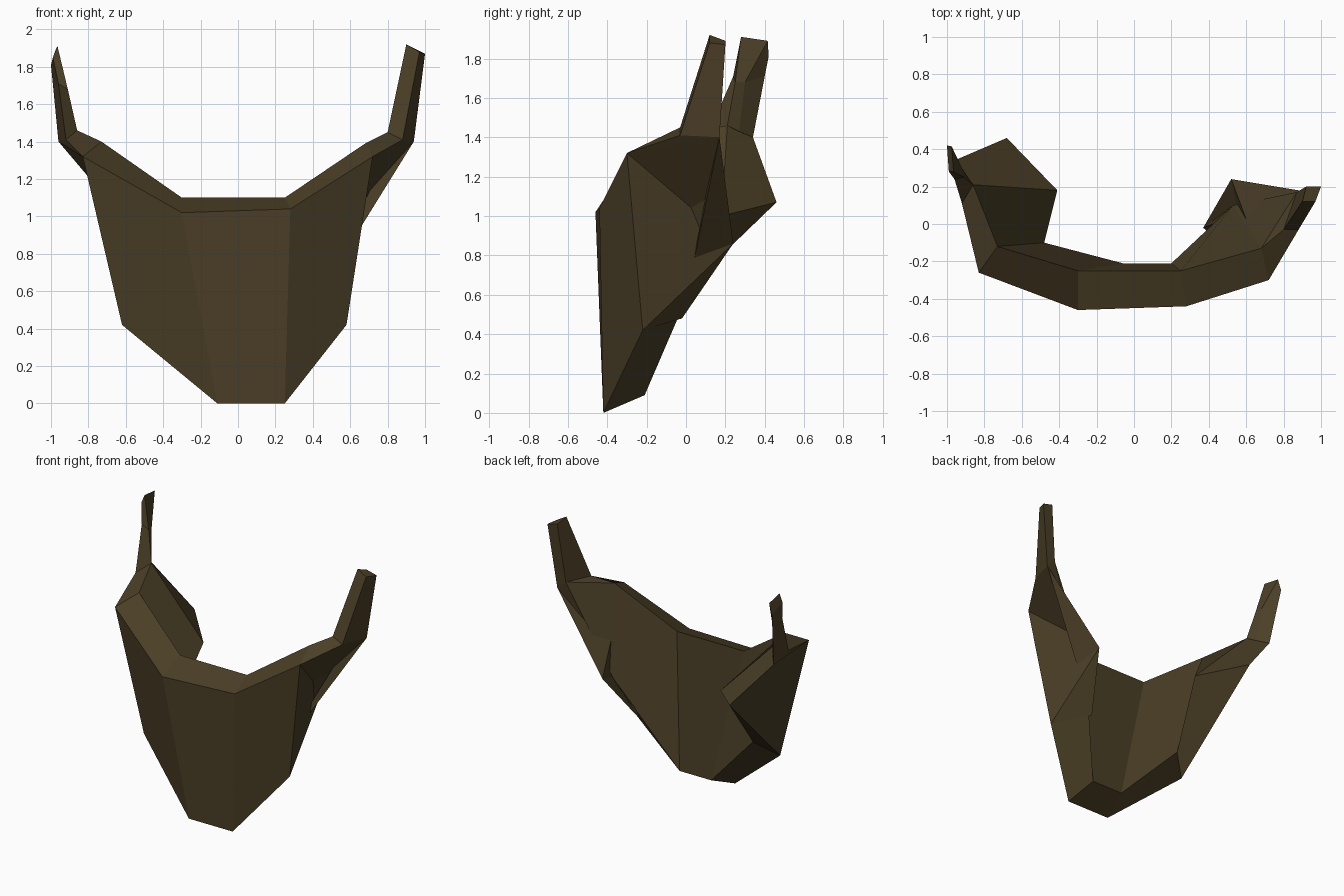
import bpy
import bmesh

cube = bpy.data.objects.get("Cube")
if cube:
    bpy.data.objects.remove(cube, do_unlink=True)

# One dark leather brown for everything
brown = bpy.data.materials.new("dark_brown")
brown.use_nodes = True
colour = (0.07, 0.049, 0.0195, 1)
brown.diffuse_color = colour
bsdf = next(n for n in brown.node_tree.nodes if n.type == 'BSDF_PRINCIPLED')
bsdf.inputs["Base Color"].default_value = colour


def finish(bm, name):
    """Turn a bmesh into a flat shaded object."""
    bmesh.ops.recalc_face_normals(bm, faces=bm.faces[:])
    mesh = bpy.data.meshes.new(name)
    bm.to_mesh(mesh)
    bm.free()
    mesh.materials.append(brown)
    obj = bpy.data.objects.new(name, mesh)
    bpy.context.collection.objects.link(obj)
    return obj


def loft(bm, sections):
    """Skin a row of cross-sections and return their vertex rings."""
    rings = [[bm.verts.new(p) for p in section] for section in sections]
    for a, b in zip(rings, rings[1:]):
        count = len(a)
        for i in range(count):
            j = (i + 1) % count
            bm.faces.new((a[i], a[j], b[j], b[i]))
    return rings


def cheek_end(bm, ring, points, faces):
    """Close one end of the guard with faces between named corners."""
    v = dict(zip(("outer_top", "inner_top", "inner_low", "outer_low"), ring))
    for key, point in points.items():
        v[key] = bm.verts.new(point)
    for names in faces:
        bm.faces.new([v[n] for n in names.split()])


# Face guard: each section runs outer top, inner top, inner bottom, outer bottom
right_cheek = [(-.83, -.26, 1.32), (-.73, -.12, 1.4), (-.48, -.1, .53), (-.62, -.22, .42)]
right_chin = [(-.3, -.46, 1.02), (-.3, -.25, 1.1), (-.06, -.21, .09), (-.11, -.42, 0)]
left_chin = [(.28, -.44, 1.04), (.25, -.25, 1.1), (.2, -.21, .09), (.25, -.42, 0)]
left_cheek = [(.72, -.3, 1.32), (.68, -.13, 1.39), (.53, .1, .81), (.58, -.22, .42)]

guard = bmesh.new()
rings = loft(guard, [right_cheek, right_chin, left_chin, left_cheek])

# Right cheek end: a broad block
cheek_end(guard, rings[0], {
    "brow": (-.92, .11, 1.41),
    "back_out": (-.96, .34, 1.4),
    "back_in": (-.86, .21, 1.46),
    "back_low": (-.68, .46, 1.07),
    "inner_back": (-.41, .18, 1),
}, (
    "outer_top brow back_in inner_top",
    "brow back_out back_in",
    "outer_top back_out brow",
    "outer_top outer_low back_low back_out",
    "inner_top back_in inner_back inner_low",
    "back_in back_out back_low inner_back",
    "inner_low inner_back back_low outer_low",
))

# Left cheek end: a twisted flap that tapers down to a tail and a spur
cheek_end(guard, rings[-1], {
    "brow_out": (.88, -.03, 1.41),
    "brow_in": (.8, -.03, 1.45),
    "back_out": (.94, .17, 1.4),
    "back_in": (.87, .17, 1.46),
    "tail": (.52, .24, .86),
    "spur": (.37, -.02, .48),
}, (
    # top rim
    "outer_top brow_out brow_in inner_top",
    "brow_out back_out back_in brow_in",
    # outer side
    "outer_top back_out brow_out",
    "outer_top tail back_out",
    "outer_top outer_low tail",
    # inner side
    "inner_top brow_in back_in",
    "inner_top back_in inner_low",
    "back_in spur inner_low",
    # back edge
    "back_out tail spur",
    "back_out spur back_in",
    # underside
    "outer_low spur tail",
    "outer_low inner_low spur",
))
finish(guard, "face_guard")


# Upright prongs above the two cheek ends
def prong(name, sections):
    bm = bmesh.new()
    ends = loft(bm, sections)
    bm.faces.new(ends[0])
    bm.faces.new(ends[-1])
    finish(bm, name)


prong("left_prong", [
    [(.8, -.03, 1.45), (.88, -.03, 1.41), (.94, .17, 1.4), (.87, .17, 1.46)],
    [(.9, .12, 1.92), (.97, .12, 1.88), (1, .2, 1.87), (.92, .2, 1.89)],
])
prong("right_prong", [
    [(-.92, .11, 1.41), (-.86, .21, 1.46), (-.9, .27, 1.43), (-.96, .34, 1.4)],
    [(-.96, .24, 1.71), (-.91, .25, 1.68), (-.92, .3, 1.68), (-.99, .4, 1.71)],
    [(-.99, .28, 1.85), (-.965, .28, 1.91), (-.975, .415, 1.89), (-1, .42, 1.81)],
])
